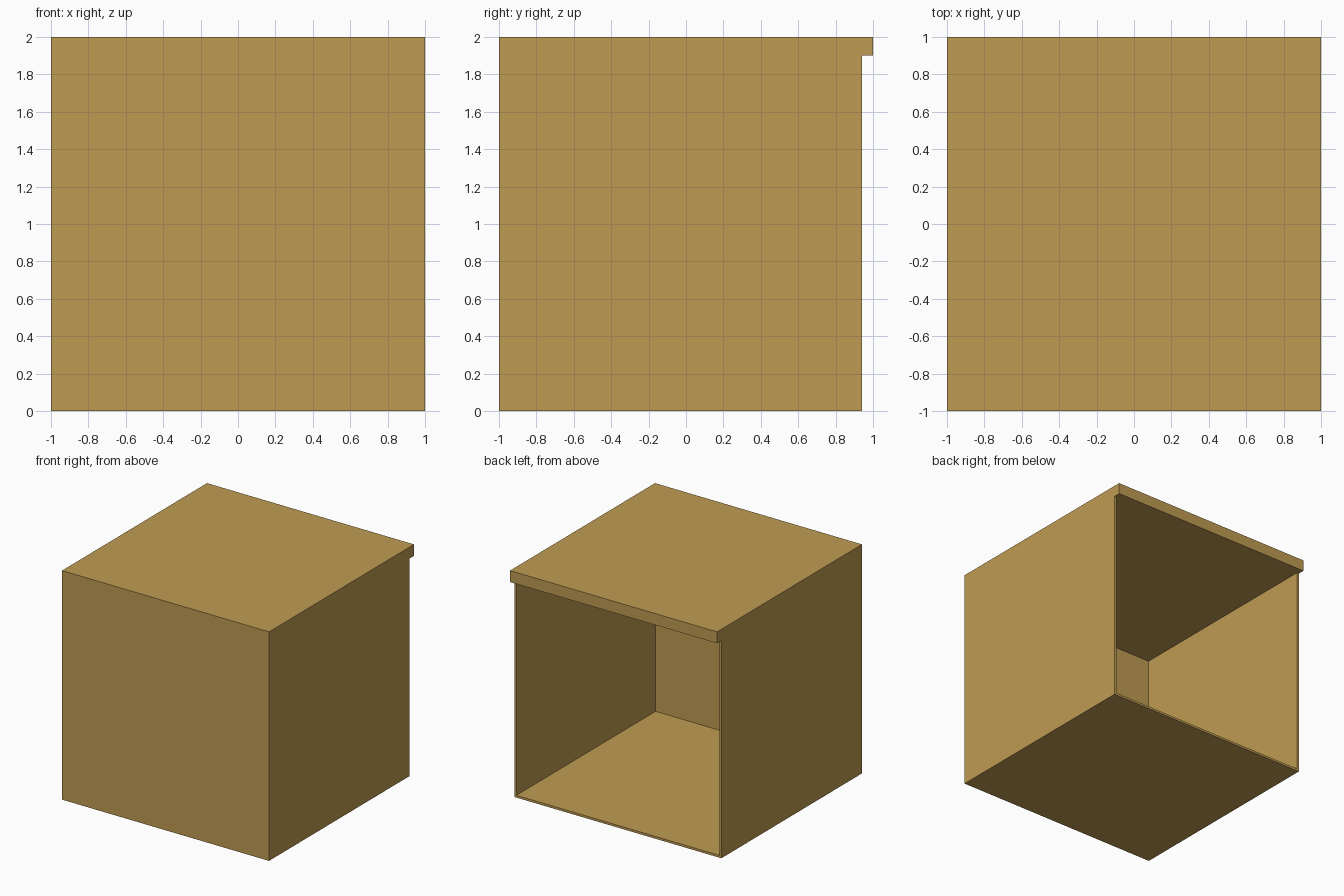
import bpy

cube = bpy.data.objects.get("Cube")
if cube:
    bpy.data.objects.remove(cube, do_unlink=True)

# Single wood colour
wood = bpy.data.materials.new("tan wood")
wood.use_nodes = True
colour = (0.52, 0.33, 0.086, 1.0)
wood.diffuse_color = colour
wood.node_tree.nodes["Principled BSDF"].inputs["Base Color"].default_value = colour

T = 0.02        # panel thickness
TOP = 1.9       # underside of the thick top board
BACK = 0.94     # rear edge of the panels, set in under the top


def board(name, x, y, z):
    """Box spanning the given (low, high) range on each axis."""
    spans = (x, y, z)
    bpy.ops.mesh.primitive_cube_add(size=1, location=[(a + b) / 2 for a, b in spans])
    ob = bpy.context.object
    ob.name = name
    ob.scale = [b - a for a, b in spans]
    bpy.ops.object.transform_apply(location=False, rotation=False, scale=True)
    ob.data.materials.append(wood)
    return ob


# Thick top, overhanging the open back
board("top_board", (-1, 1), (-1, 1), (TOP, 2))

# Side panels
board("left_panel", (1 - T, 1), (-1, BACK), (0, TOP))
board("right_panel", (-1, -1 + T), (-1, BACK), (0, TOP))

# Front and floor fitted between the sides; the back stays open
board("front_panel", (-1 + T, 1 - T), (-1, -1 + T), (0, TOP))
board("floor_panel", (-1 + T, 1 - T), (-1 + T, BACK), (0, T))
